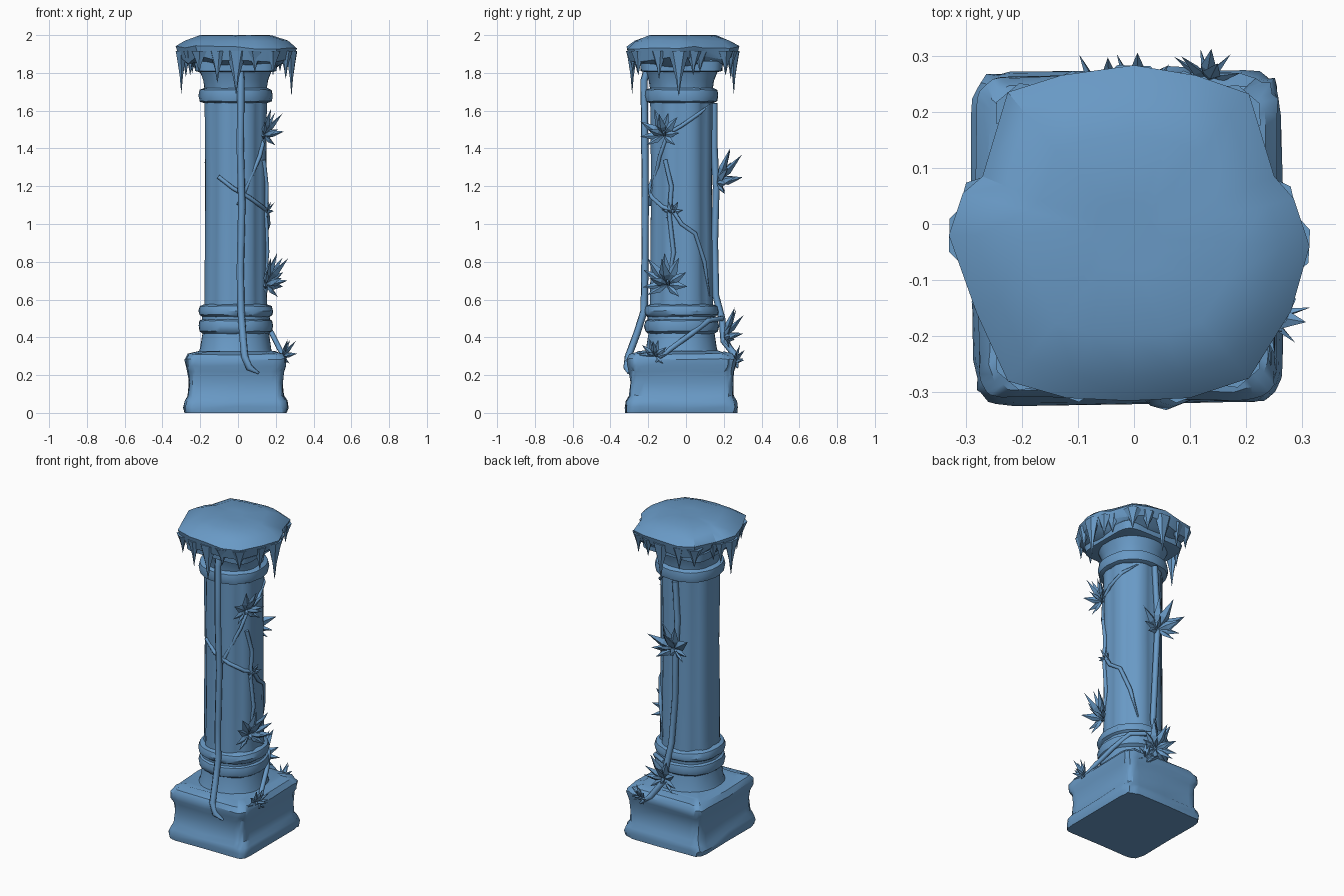
import bpy, bmesh, math, random
from mathutils import Vector

if "Cube" in bpy.data.objects:
    bpy.data.objects.remove(bpy.data.objects["Cube"])

random.seed(4)
CX, CY = -0.012, -0.024          # pillar axis

ice = bpy.data.materials.new("frost blue")
ice.diffuse_color = (0.14, 0.32, 0.56, 1)
ice.use_nodes = True
ice.node_tree.nodes["Principled BSDF"].inputs["Base Color"].default_value = ice.diffuse_color


def finish(name, bm, angle=35):
    bmesh.ops.recalc_face_normals(bm, faces=bm.faces)
    me = bpy.data.meshes.new(name)
    bm.to_mesh(me)
    bm.free()
    ob = bpy.data.objects.new(name, me)
    bpy.context.collection.objects.link(ob)
    me.materials.append(ice)
    if angle:
        bpy.ops.object.select_all(action='DESELECT')
        ob.select_set(True)
        bpy.context.view_layer.objects.active = ob
        bpy.ops.object.shade_smooth_by_angle(angle=math.radians(angle))
    return ob


def ring(r, z, n=32, power=2.0, flute=0.0, ry=None, jitter=0.0):
    """Superellipse cross-section: power 2 is round, large is square."""
    pts = []
    for i in range(n):
        t = 2 * math.pi * i / n
        c, s = math.cos(t), math.sin(t)
        k = 1 - flute * (0.5 + 0.5 * math.cos(8 * t)) ** 3
        x = math.copysign(abs(c) ** (2 / power), c) * r * k
        y = math.copysign(abs(s) ** (2 / power), s) * (ry or r) * k
        j = lambda: random.uniform(-jitter, jitter)
        pts.append((CX + x + j(), CY + y + j(), z + (j() if z > 0 else 0)))
    return pts


def loft(bm, rings):
    vs = [[bm.verts.new(p) for p in r] for r in rings]
    n = len(vs[0])
    for a, b in zip(vs, vs[1:]):
        for i in range(n):
            bm.faces.new((a[i], a[(i + 1) % n], b[(i + 1) % n], b[i]))
    bm.faces.new(vs[0][::-1])
    bm.faces.new(vs[-1])


def lofted(name, rings, angle=35):
    bm = bmesh.new()
    loft(bm, rings)
    return finish(name, bm, angle)


# Square plinth with worn edges
plinth = [(.272, 0), (.276, .03), (.27, .06), (.254, .09), (.25, .16), (.254, .22),
          (.266, .25), (.268, .285), (.25, .31), (.2, .325)]
lofted("plinth", [ring(r, z, power=11, ry=r + .022, jitter=.005) for r, z in plinth])

# Lower drum with two rounded bands
foot = [(.2, .31), (.188, .34), (.176, .42), (.192, .432), (.198, .46), (.192, .487), (.18, .494),
        (.18, .51), (.194, .52), (.199, .54), (.19, .565), (.165, .575)]
lofted("foot_bands", [ring(r, z, power=2.2, jitter=.002) for r, z in foot])

# Fluted shaft
shaft = [(.172, .56), (.17, .62), (.168, .9), (.166, 1.2), (.168, 1.5), (.17, 1.66)]
lofted("shaft", [ring(r, z, 48, 2.1, .06, jitter=.0015) for r, z in shaft])

# Capital: neck band, flare and square slab
capital = [(.17, 1.642), (.19, 1.65), (.196, 1.68), (.19, 1.71), (.166, 1.72), (.172, 1.76), (.192, 1.81)]
lofted("capital", [ring(r, z, power=2.2, jitter=.002) for r, z in capital])
lofted("abacus", [ring(r, z, power=6) for r, z in [(.195, 1.805), (.216, 1.81), (.22, 1.86), (.2, 1.88)]])

# Snow cap from its plan outline
outline = [(-.225, .235), (-.13, .265), (0, .283), (.11, .265), (.205, .232), (.25, .085), (.285, .045),
           (.313, -.04), (.28, -.155), (.205, -.275), (.1, -.31), (-.01, -.315), (-.12, -.31),
           (-.225, -.28), (-.28, -.16), (-.33, -.02), (-.305, .055), (-.27, .085)]


def cap_ring(s, z, dz=0.0):
    return [(CX + (x - CX) * s, CY + (y - CY) * s, z + random.uniform(-dz, dz)) for x, y in outline]


lofted("snow_cap", [cap_ring(.62, 1.82), cap_ring(.8, 1.85, .008), cap_ring(.94, 1.87, .025),
                    cap_ring(1, 1.935, .01), cap_ring(.85, 1.97, .004), cap_ring(.6, 1.998, .002),
                    cap_ring(.2, 2.0)], 30)

# Icicles round the cap rim: outline index, tip height, half width
bm = bmesh.new()
for i, tip, w in [(2, 1.69, .045), (7, 1.68, .045), (11, 1.69, .045), (15, 1.69, .045),
                  (0, 1.80, .04), (4, 1.79, .04), (9, 1.79, .04), (13, 1.80, .04), (1, 1.77, .035),
                  (3, 1.80, .035), (6, 1.79, .035), (8, 1.77, .035), (10, 1.81, .04), (12, 1.75, .035),
                  (14, 1.79, .035), (17, 1.80, .035), (5, 1.81, .04), (16, 1.78, .03)]:
    x, y = outline[i]
    out = Vector((x - CX, y - CY, 0)).normalized()
    side = Vector((-out.y, out.x, 0))
    rim = Vector((x, y, 0)) - out * .03
    rings = []
    for f, s in [(0, 1.3), (.3, .8), (.6, .36), (1, .03)]:
        c = rim + Vector((0, 0, 1.915 + (tip - 1.915) * f))
        rings.append([c + side * w * s * math.cos(a) + out * .026 * s * math.sin(a)
                      for a in [k * math.pi / 3 for k in range(6)]])
    loft(bm, rings)
finish("icicles", bm, 30)


# Vines as tapered tubes
def vine(name, pts, r):
    cu = bpy.data.curves.new(name, 'CURVE')
    cu.dimensions = '3D'
    cu.bevel_depth = r
    cu.bevel_resolution = 1
    cu.use_fill_caps = True
    sp = cu.splines.new('POLY')
    sp.points.add(len(pts) - 1)
    for p, q in zip(sp.points, pts):
        p.co = (*q, 1)
    sp.points[-1].radius = .3
    cu.materials.append(ice)
    bpy.context.collection.objects.link(bpy.data.objects.new(name, cu))


def wrap(points, r=.172):
    """Angle in degrees and height to points on the shaft surface."""
    return [(CX + r * math.cos(math.radians(a)), CY + r * math.sin(math.radians(a)), z) for a, z in points]


vine("front_vine", [(.01, -.2, 1.84), (.015, -.222, 1.76), (.012, -.218, 1.4), (.02, -.216, 1.1),
                    (.012, -.218, .75), (.016, -.222, .54), (.025, -.26, .42), (.035, -.305, .3),
                    (.06, -.312, .24), (.11, -.305, .21)], .02)
vine("back_vine", [(-.03, .15, 1.64), (-.045, .15, 1.4), (-.04, .16, 1.2), (-.03, .152, .9),
                   (-.01, .158, .62), (0, .19, .5), (.02, .2, .38), (.06, .265, .3), (.13, .272, .24)], .018)
vine("middle_vine", wrap([(238, 1.25), (265, 1.19), (295, 1.14), (325, 1.09), (345, 1.07),
                          (0, 1.0), (25, .95), (45, .8), (60, .62)]), .012)
vine("upper_vine", wrap([(275, 1.1), (318, 1.36), (335, 1.48), (0, 1.52), (30, 1.58), (60, 1.63)]), .011)
vine("side_vine", wrap([(330, 1.34), (342, 1.2), (338, 1.05), (346, .85), (335, .66)]), .012)
vine("lower_vine", [(.02, .19, .5), (.13, .12, .49), (.18, .03, .42), (.22, -.08, .34), (.26, -.16, .27)], .014)


# Clusters of pointed leaves fanned out from a stem
def leaf_cluster(name, centre, heading, size, count=8):
    a = math.radians(heading)
    out = Vector((math.cos(a), math.sin(a), 0))
    side = Vector((-out.y, out.x, 0))
    up = Vector((0, 0, 1))
    base = Vector(centre)
    bm = bmesh.new()
    dirs = []
    for i in range(count):
        t = math.radians(-125 + 250 * i / (count - 1) + random.uniform(-9, 9))
        dirs.append((out * .38 + up * math.cos(t) + side * math.sin(t), .75 + .25 * math.cos(t)))
    dirs += [(out * .8 + up * .9 + side * .1, 1.0), (out + up * .3 - side * .5, .7), (out + up * .2 + side * .5, .7)]
    for d, k in dirs:
        d = d.normalized()
        length = size * k * random.uniform(.85, 1.1)
        flat = d.cross(out).normalized()
        thick = d.cross(flat)
        mid = base + d * length * .42
        w = length * .17
        pts = [base - d * .01, mid + flat * w, mid - flat * w, mid + thick * w * .6,
               mid - thick * w * .6, base + d * length]
        res = bmesh.ops.convex_hull(bm, input=[bm.verts.new(p) for p in pts])
    finish(name, bm, 0)


for name, centre, heading, size, count in [
        ("upper_right_leaves", (.135, -.12, 1.47), -20, .155, 8),
        ("back_leaves", (-.035, .165, 1.22), 88, .2, 8),
        ("lower_right_leaves", (.145, -.1, .68), -20, .19, 9),
        ("base_right_leaves", (.235, -.165, .3), -15, .11, 8),
        ("base_back_leaves", (.01, .2, .4), 85, .17, 8),
        ("plinth_back_leaves", (.13, .255, .27), 75, .09, 7),
        ("middle_small_leaves", (.145, -.07, 1.06), -10, .075, 6)]:
    leaf_cluster(name, centre, heading, size, count)
